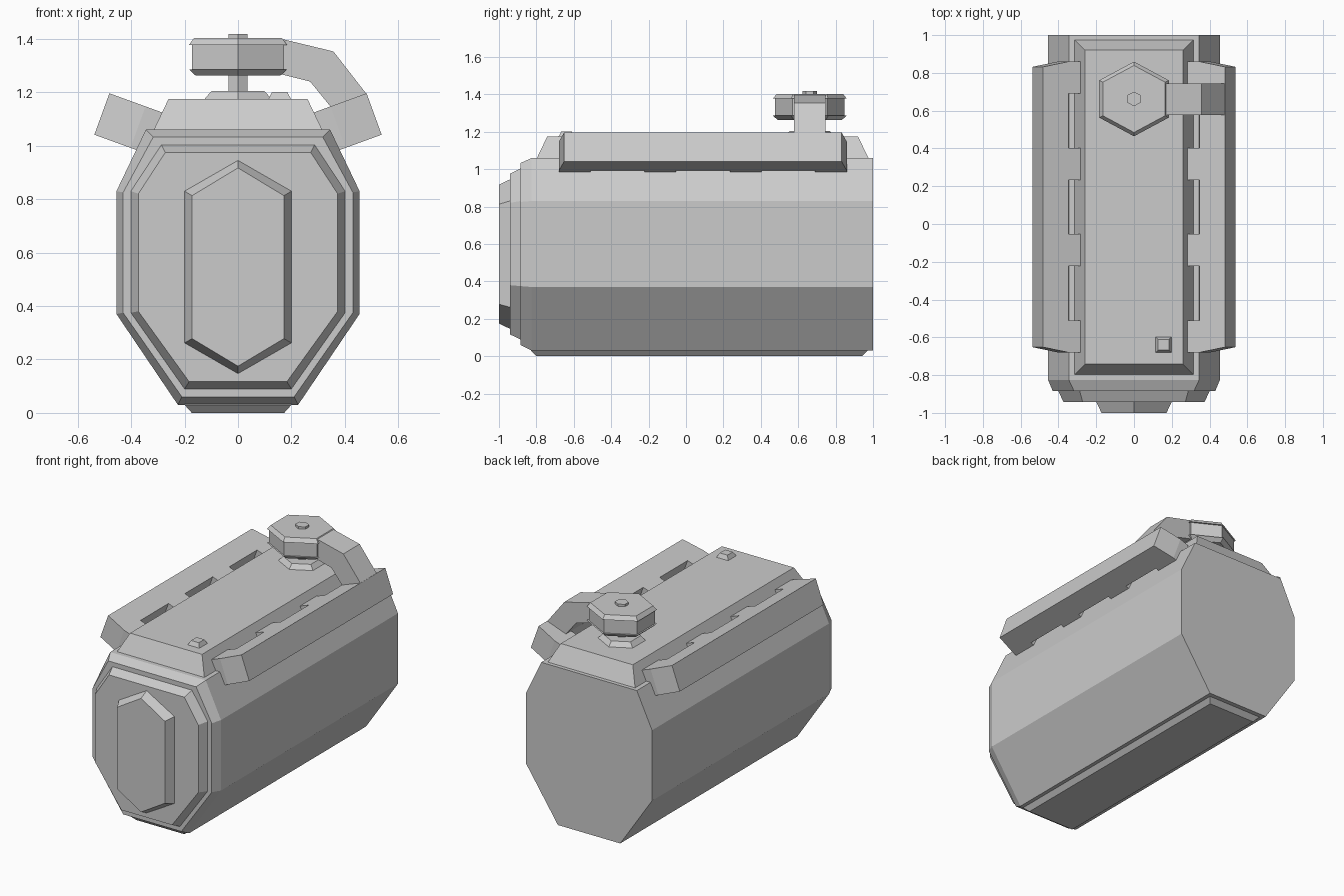
import bpy, bmesh, math
from mathutils import Vector

if "Cube" in bpy.data.objects:
    bpy.data.objects.remove(bpy.data.objects["Cube"])


def loft(name, rings):
    """Solid joining matching rings of points, capped at both ends."""
    bm = bmesh.new()
    vs = [[bm.verts.new(p) for p in ring] for ring in rings]
    n = len(vs[0])
    for a, b in zip(vs, vs[1:]):
        for i in range(n):
            j = (i + 1) % n
            bm.faces.new((a[i], a[j], b[j], b[i]))
    bm.faces.new(vs[0])
    bm.faces.new(vs[-1])
    bmesh.ops.recalc_face_normals(bm, faces=bm.faces)
    me = bpy.data.meshes.new(name)
    bm.to_mesh(me)
    bm.free()
    ob = bpy.data.objects.new(name, me)
    bpy.context.collection.objects.link(ob)
    return ob


def sym(half, y):
    """Mirror a right-hand half profile (x, z) into a ring at depth y."""
    left = [(-x, z) for x, z in reversed(half) if x > 0]
    return [(x, y, z) for x, z in half + left]


def rect(x0, x1, y0, y1, z):
    return [(x0, y0, z), (x1, y0, z), (x1, y1, z), (x0, y1, z)]


def hexagon(r, z, cy=0.662):
    """Hexagon with points along y; r is the half width in x."""
    R = r / math.cos(math.pi / 6)
    return [(R * math.cos(math.radians(30 + 60 * i)),
             cy + 0.93 * R * math.sin(math.radians(30 + 60 * i)), z)
            for i in range(6)]


# octagonal body with chamfered front
outer = [(.225, .03), (.455, .37), (.455, .83), (.345, 1.06)]
inner = [(.21, .06), (.43, .375), (.43, .825), (.317, 1.033)]
loft("body", [sym(outer, 1.0), sym(outer, -.825), sym(inner, -.885)])

# stepped front plates
plate_a = [(.2, .09), (.401, .375), (.401, .83), (.287, 1.003)]
plate_b = [(.183, .117), (.373, .38), (.373, .82), (.272, .975)]
loft("front_plate", [sym(plate_a, -.87), sym(plate_a, -.885), sym(plate_b, -.942)])
hex_a = [(0, .147), (.2, .262), (.2, .83), (0, .945)]
hex_b = [(0, .175), (.172, .278), (.172, .813), (0, .917)]


def hex_ring(half, y):
    left = [(-x, z) for x, z in reversed(half[1:3])]
    return [(x, y, z) for x, z in half + left]


loft("front_hex_panel", [hex_ring(hex_a, -.93), hex_ring(hex_a, -.942), hex_ring(hex_b, -1.0)])

# bottom foot plate and top deck
loft("bottom_plate", [rect(-.2, .2, -.83, .97, .04), rect(-.2, .2, -.83, .97, .03),
                      rect(-.173, .173, -.8, .94, 0)])
loft("top_deck", [rect(-.315, .315, -.797, .975, 1.05), rect(-.315, .315, -.797, .975, 1.06),
                  rect(-.26, .26, -.742, .92, 1.175)])

# tilted side rails with tabs reaching into the deck
ang = math.radians(20)
U = Vector((math.cos(ang), 0, math.sin(ang)))
V = Vector((math.sin(ang), 0, -math.cos(ang)))
P = Vector((.346, 0, 1.147))


def rail_block(name, side, sections):
    """sections: (u, y_min, y_max) slices along the tilted axis."""
    rings = []
    for u, y0, y1 in sections:
        ring = []
        for v, y in ((0, y0), (0, y1), (.165, y1), (.165, y0)):
            p = P + U * u + V * v
            ring.append((side * p.x, y, p.z))
        rings.append(ring)
    loft(name, rings)


for side, label in ((1, "right"), (-1, "left")):
    rail_block(label + "_rail", side, [(0, -.68, .86), (.144, -.652, .832)])
    for i in range(4):
        y0 = -.68 + i * .457
        rail_block(f"{label}_rail_tab_{i + 1}", side, [(-.12, y0, y0 + .169), (.0, y0, y0 + .169)])

# small square button on the deck
bx, by = .156, -.639
loft("deck_button", [rect(bx - r, bx + r, by - r, by + r, z)
                     for r, z in ((.042, 1.17), (.042, 1.175), (.028, 1.202))])

# hexagonal valve: foot, stem, lipped wheel and cap nut
loft("valve_foot", [hexagon(.125, 1.17), hexagon(.125, 1.175), hexagon(.1, 1.204)])
loft("valve_stem", [hexagon(.036, 1.19), hexagon(.036, 1.28)])
loft("valve_wheel", [hexagon(r, z) for r, z in (
    (.158, 1.262), (.184, 1.286), (.173, 1.286), (.173, 1.377), (.184, 1.377), (.165, 1.403))])
loft("valve_nut", [hexagon(.036, 1.39), hexagon(.036, 1.418)])

# bent arm from the valve to the right rail
arm = [((.12, 1.398), (.12, 1.268)), ((.17, 1.398), (.16, 1.268)),
       ((.357, 1.353), (.27, 1.24)), ((.48, 1.195), (.346, 1.147))]
loft("valve_arm", [[(a[0], .577, a[1]), (a[0], .745, a[1]), (b[0], .745, b[1]), (b[0], .577, b[1])]
                   for a, b in arm])
